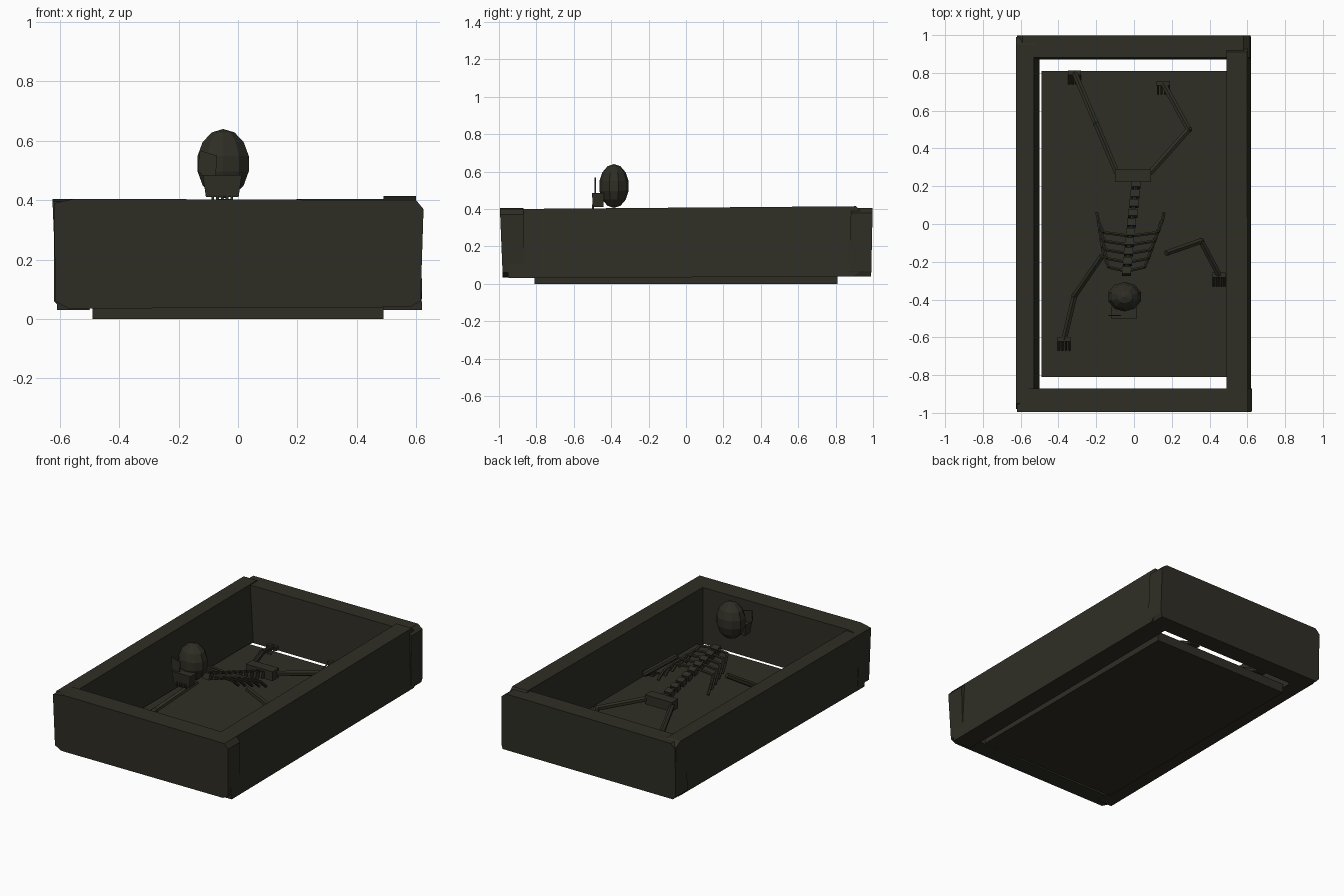
import bpy, bmesh, math
from mathutils import Vector, Matrix

cube = bpy.data.objects.get("Cube")
if cube:
    bpy.data.objects.remove(cube)

mat = bpy.data.materials.new("dark olive")
mat.use_nodes = True
COLOR = (0.028, 0.027, 0.018, 1)
mat.diffuse_color = COLOR
mat.node_tree.nodes["Principled BSDF"].inputs["Base Color"].default_value = COLOR


def finish(name, bm):
    bmesh.ops.recalc_face_normals(bm, faces=bm.faces)
    mesh = bpy.data.meshes.new(name)
    bm.to_mesh(mesh)
    bm.free()
    mesh.materials.append(mat)
    obj = bpy.data.objects.new(name, mesh)
    bpy.context.collection.objects.link(obj)
    return obj


def add_box(bm, center, size, pitch=0):
    m = (Matrix.Translation(center) @ Matrix.Rotation(pitch, 4, 'X')
         @ Matrix.Diagonal((*size, 1)))
    bmesh.ops.create_cube(bm, size=1, matrix=m)


def add_bones(bm, points, radius, sides=6):
    """Straight rods joining consecutive points."""
    for a, b in zip(points, points[1:]):
        a, b = Vector(a), Vector(b)
        m = (Matrix.Translation((a + b) / 2)
             @ (b - a).to_track_quat('Z', 'Y').to_matrix().to_4x4())
        bmesh.ops.create_cone(bm, cap_ends=True, segments=sides, radius1=radius,
                              radius2=radius, depth=(b - a).length, matrix=m)


def plank(name, profile, place, inner, outer, lean_in=0, lean_out=0):
    """Chipped slab: an outline extruded from inner to outer, leaning with height."""
    bm = bmesh.new()
    rings = []
    for depth, lean in ((inner, lean_in), (outer, lean_out)):
        rings.append([bm.verts.new(place(u, depth + lean * (z - 0.04) / 0.36, z))
                      for u, z in profile])
    bm.faces.new(rings[0])
    bm.faces.new(rings[1])
    n = len(profile)
    for i in range(n):
        j = (i + 1) % n
        bm.faces.new((rings[0][i], rings[0][j], rings[1][j], rings[1][i]))
    return finish(name, bm)


# Coffin walls
def across(u, d, z):
    return (u, d, z)


def along(u, d, z):
    return (d, u, z)


plank("front_wall", [(-.615, .06), (-.57, .035), (.58, .04), (.615, .06), (.625, .37),
                     (.6, .4), (-.55, .405), (-.62, .39)], across, -.87, -.98, 0, -.015)
plank("back_wall", [(-.6, .04), (.61, .04), (.62, .07), (.615, .38), (.58, .405),
                    (-.59, .4), (-.62, .37), (-.62, .06)], across, .87, .99, .012, .008)
plank("right_wall", [(-.94, .03), (.95, .045), (.99, .07), (.99, .38), (.95, .405),
                     (-.95, .395), (-.98, .37)], along, -.5, -.61, -.03, -.015)
plank("left_wall", [(-.95, .03), (.9, .04), (.93, .07), (.94, .38), (.91, .415),
                    (-.95, .4), (-.97, .37)], along, .49, .62, 0, -.02)

# Floor board
bm = bmesh.new()
add_box(bm, (0, 0, .03), (.98, 1.62, .06))
finish("floor_board", bm)

# Skull
bm = bmesh.new()
bmesh.ops.create_uvsphere(bm, u_segments=10, v_segments=7, radius=1, matrix=
                          Matrix.Translation((-.05, -.385, .523))
                          @ Matrix.Diagonal((.093, .08, .117, 1)))
finish("skull", bm)

# Jaw with teeth
bm = bmesh.new()
bmesh.ops.create_cone(bm, cap_ends=True, segments=4, radius1=.707, radius2=.85,
                      depth=1, matrix=Matrix.Translation((-.053, -.47, .448))
                      @ Matrix.Diagonal((.11, .055, .075, 1))
                      @ Matrix.Rotation(math.pi / 4, 4, 'Z'))
finish("jaw", bm)
bm = bmesh.new()
for i in range(5):
    add_box(bm, (-.085 + i * .016, -.497, .412), (.01, .012, .026))
finish("teeth", bm)

# Eye patch plate
plank("eye_plate", [(-.135, .5), (-.12, .483), (-.075, .485), (-.07, .55), (-.13, .568)],
      across, -.488, -.482)

# Spine, climbing toward the head
def spine_at(t):
    return Vector((.01 - .05 * t, .21 - .46 * t, .23 + .15 * t))


bm = bmesh.new()
COUNT = 10
for i in range(COUNT):
    add_box(bm, spine_at(i / (COUNT - 1)), (.048, .038, .04), -.3)
add_bones(bm, [spine_at(0), spine_at(1)], .012)
finish("spine", bm)

# Rib cage
for side, label in ((1, "left"), (-1, "right")):
    bm = bmesh.new()
    for i in range(5):
        root = spine_at(.98 - i * .1)
        out = .095 + .012 * i
        path = [(.018, -.005, .01), (out, .012, .01),
                (out + .025, .07, -.025), (out + .035, .115, -.07)]
        add_bones(bm, [root + Vector((side * x, y, z)) for x, y, z in path], .009)
    finish(label + "_ribs", bm)

# Pelvis
bm = bmesh.new()
add_box(bm, (-.005, .255, .23), (.19, .065, .06))
finish("pelvis", bm)

# Limbs, each ending in a small block with four digits
LIMBS = {
    "right_arm": [(-.17, -.17, .28), (-.315, -.38, .14), (-.37, -.61, .09)],
    "left_arm": [(.17, -.155, .32), (.355, -.09, .18), (.45, -.27, .09)],
    "right_leg": [(-.09, .27, .23), (-.2, .53, .19), (-.315, .8, .09)],
    "left_leg": [(.085, .27, .23), (.29, .5, .2), (.155, .745, .13)],
}
for name, points in LIMBS.items():
    bm = bmesh.new()
    add_bones(bm, points, .017)
    for p in points[1:-1]:
        bmesh.ops.create_icosphere(bm, subdivisions=1, radius=.019,
                                   matrix=Matrix.Translation(p))
    finish(name, bm)
    bm = bmesh.new()
    tip = Vector(points[-1])
    add_box(bm, tip, (.07, .025, .025))
    for i in range(4):
        x = (i - 1.5) * .019
        add_bones(bm, [tip + Vector((x, 0, 0)), tip + Vector((x, -.06, -.015))], .006, 4)
    finish(name.replace("arm", "hand").replace("leg", "foot"), bm)
